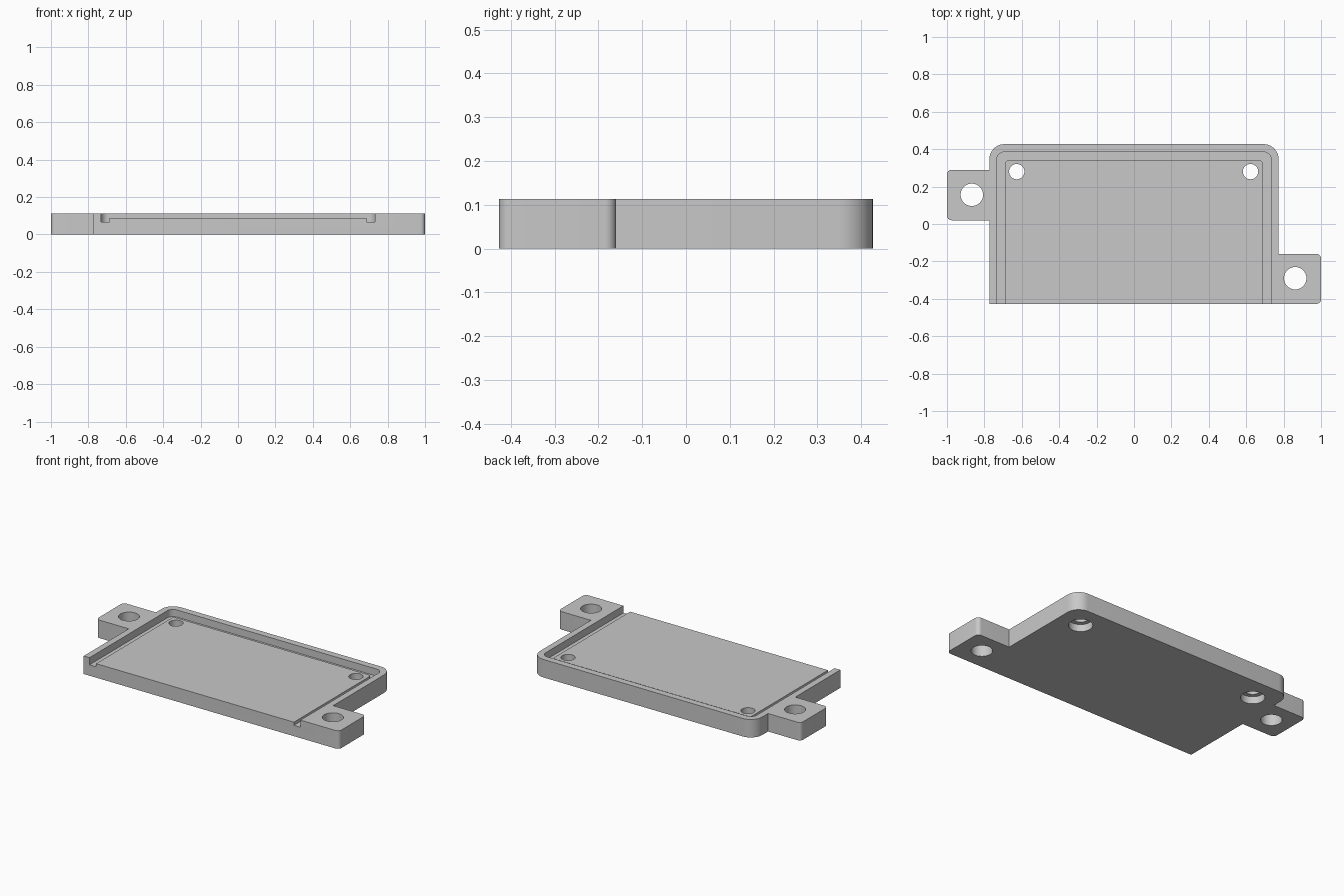
import bpy, bmesh, math
from mathutils import Vector

cube = bpy.data.objects.get("Cube")
if cube:
    bpy.data.objects.remove(cube, do_unlink=True)

grey = bpy.data.materials.new("plain_grey")
grey.use_nodes = True
colour = (0.58, 0.58, 0.58, 1)
grey.diffuse_color = colour
grey.node_tree.nodes["Principled BSDF"].inputs["Base Color"].default_value = colour


def rounded(corners, steps=10):
    """Outline from (x, y, radius) corners, each turned into an arc."""
    pts = []
    for i, (x, y, r) in enumerate(corners):
        p = Vector((x, y))
        if r == 0:
            pts.append(p)
            continue
        a = (Vector(corners[i - 1][:2]) - p).normalized()
        b = (Vector(corners[(i + 1) % len(corners)][:2]) - p).normalized()
        centre = p + (a + b) * r
        for s in range(steps + 1):
            t = s / steps * math.pi / 2
            pts.append(centre - b * r * math.cos(t) - a * r * math.sin(t))
    return pts


def prism(name, outline, z0, z1):
    bm = bmesh.new()
    face = bm.faces.new([bm.verts.new((p.x, p.y, z0)) for p in outline])
    top = bmesh.ops.extrude_face_region(bm, geom=[face])["geom"]
    for v in top:
        if isinstance(v, bmesh.types.BMVert):
            v.co.z = z1
    bmesh.ops.recalc_face_normals(bm, faces=bm.faces)
    mesh = bpy.data.meshes.new(name)
    bm.to_mesh(mesh)
    bm.free()
    mesh.materials.append(grey)
    ob = bpy.data.objects.new(name, mesh)
    bpy.context.collection.objects.link(ob)
    return ob


def circle(x, y, r, n=40):
    return [Vector((x + r * math.cos(i * math.tau / n), y + r * math.sin(i * math.tau / n)))
            for i in range(n)]


def cut(target, outline, z0, z1):
    cutter = prism("cutter", outline, z0, z1)
    cutter.hide_render = True
    mod = target.modifiers.new("cut", "BOOLEAN")
    mod.operation, mod.solver, mod.object = "DIFFERENCE", "EXACT", cutter
    bpy.context.view_layer.objects.active = target
    bpy.ops.object.modifier_apply(modifier=mod.name)
    bpy.data.objects.remove(cutter, do_unlink=True)


HEIGHT, FLOOR, GROOVE = 0.113, 0.088, 0.068
SIDE, BACK, FRONT, TAB = 0.773, 0.427, -0.427, 0.025
ABOVE, BEYOND = 0.2, -0.6

# Plate with two offset mounting tabs
plate = prism("mounting_plate", rounded([
    (-SIDE, FRONT, 0), (1, FRONT, TAB), (1, -0.16, TAB), (SIDE, -0.16, 0),
    (SIDE, BACK, 0.08), (-SIDE, BACK, 0.08), (-SIDE, 0.29, 0),
    (-1, 0.29, TAB), (-1, 0.02, TAB), (-SIDE, 0.02, 0)]), 0, HEIGHT)

# Shallow recess open at the front
outer = [(0.733, BEYOND, 0), (0.733, 0.385, 0.04), (-0.733, 0.385, 0.04), (-0.733, BEYOND, 0)]
cut(plate, rounded(outer), FLOOR, ABOVE)

# Deeper groove around the recess edge
inner = [(-0.687, BEYOND, 0), (-0.687, 0.34, 0.015), (0.687, 0.34, 0.015), (0.687, BEYOND, 0)]
cut(plate, rounded(outer + inner), GROOVE, ABOVE)

# Tab holes
for x, y in ((-0.867, 0.156), (0.862, -0.29)):
    cut(plate, circle(x, y, 0.06), -0.1, ABOVE)

# Screw holes, counterbored from below
for x in (-0.627, 0.623):
    cut(plate, circle(x, 0.28, 0.041), -0.1, ABOVE)
    cut(plate, circle(x, 0.28, 0.068), -0.1, 0.045)

bpy.ops.object.select_all(action="DESELECT")
plate.select_set(True)
bpy.context.view_layer.objects.active = plate
bpy.ops.object.shade_smooth_by_angle(angle=math.radians(30))
